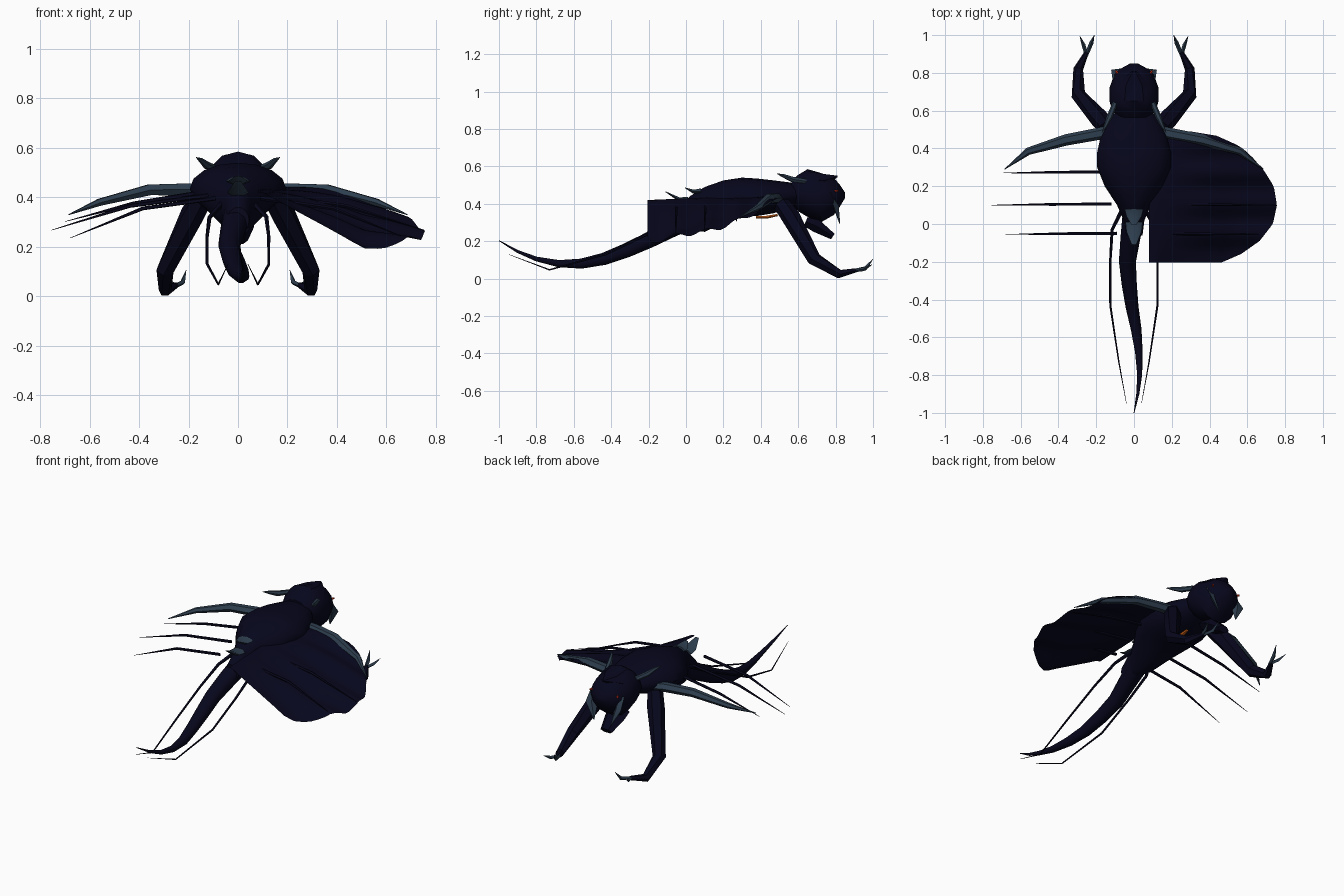
import bpy, bmesh, math
from mathutils import Vector

cube = bpy.data.objects.get("Cube")
if cube:
    bpy.data.objects.remove(cube, do_unlink=True)


def material(name, rgb):
    m = bpy.data.materials.new(name)
    m.use_nodes = True
    m.diffuse_color = (*rgb, 1)
    bsdf = m.node_tree.nodes["Principled BSDF"]
    bsdf.inputs["Base Color"].default_value = (*rgb, 1)
    bsdf.inputs["Roughness"].default_value = 0.7
    return m


NAVY = material("dark navy", (0.002, 0.002, 0.012))
SLATE = material("slate grey", (0.027, 0.048, 0.077))
ORANGE = material("orange", (0.65, 0.13, 0.01))
RED = material("red", (0.6, 0.03, 0.01))


def finish(name, bm, mat, angle=40):
    mesh = bpy.data.meshes.new(name)
    bm.to_mesh(mesh)
    bm.free()
    mesh.materials.append(mat)
    ob = bpy.data.objects.new(name, mesh)
    bpy.context.collection.objects.link(ob)
    bpy.ops.object.select_all(action="DESELECT")
    ob.select_set(True)
    bpy.context.view_layer.objects.active = ob
    bpy.ops.object.shade_smooth_by_angle(angle=math.radians(angle))


def loft(name, pts, radii, mat, sides=6, upright=False, angle=40):
    """Skin elliptical rings (half width, half height) along a path."""
    pts = [Vector(p) for p in pts]
    bm = bmesh.new()
    rings = []
    for i, (p, r) in enumerate(zip(pts, radii)):
        a, b = r if isinstance(r, tuple) else (r, r)
        t = pts[min(i + 1, len(pts) - 1)] - pts[max(i - 1, 0)]
        t = Vector((0, 1, 0)) if upright else t.normalized()
        side = t.cross(Vector((0, 0, 1))).normalized()
        up = side.cross(t)
        rings.append([bm.verts.new(p + side * a * math.cos(k) + up * b * math.sin(k))
                      for k in (2 * math.pi * j / sides for j in range(sides))])
    for r0, r1 in zip(rings, rings[1:]):
        for j in range(sides):
            k = (j + 1) % sides
            bm.faces.new((r0[j], r0[k], r1[k], r1[j]))
    bm.faces.new(rings[0])
    bm.faces.new(rings[-1])
    bmesh.ops.recalc_face_normals(bm, faces=bm.faces)
    finish(name, bm, mat, angle)


def pair(name, pts, radii, mat, **kw):
    for label, s in (("left_", 1), ("right_", -1)):
        loft(label + name, [(s * x, y, z) for x, y, z in pts], radii, mat, **kw)


def profile(name, rows, mat, sides):
    """Rows of y, top z, bottom z, half width."""
    loft(name, [(0, y, (a + b) / 2) for y, a, b, w in rows],
         [(w, (a - b) / 2) for y, a, b, w in rows], mat, sides=sides, upright=True)


# Thorax and abdomen
profile("body", [(0.62, .50, .40, .08), (.55, .515, .375, .13), (.47, .525, .35, .175),
                 (.38, .535, .335, .195), (.30, .54, .33, .195), (.2, .525, .30, .155),
                 (.1, .49, .25, .09), (.02, .44, .26, .055), (-.06, .36, .25, .045)], NAVY, 16)

# Head, pointed brow and jaw
profile("head", [(.565, .525, .40, .08), (.6, .555, .36, .115), (.65, .585, .33, .13),
                 (.72, .565, .30, .13), (.79, .54, .34, .105), (.82, .505, .38, .075),
                 (.85, .46, .43, .02)], NAVY, 12)
loft("brow", [(0, .65, .53), (0, .74, .525), (0, .81, .547)],
     [(.10, .05), (.085, .04), (.012, .004)], NAVY, angle=20)
loft("jaw", [(0, .64, .305), (0, .70, .28), (0, .785, .225)],
     [(.06, .03), (.065, .04), (.04, .02)], NAVY)

# Tail
loft("tail", [(0, .06, .34), (-.02, -.08, .27), (-.035, -.2, .205), (-.025, -.32, .15),
              (-.01, -.44, .105), (.012, -.56, .08), (.026, -.68, .08), (.03, -.8, .105),
              (.02, -.9, .145), (0, -1, .203)],
     [.06, .052, .045, .04, .034, .028, .02, .013, .008, .002], NAVY, sides=10)

# Spines on the back
loft("upper_spine", [(0, .08, .467), (0, .04, .465), (0, -.005, .485)],
     [(.05, .018), (.04, .012), (.012, .002)], SLATE)
loft("lower_spine", [(0, .01, .42), (0, -.04, .425), (0, -.11, .465)],
     [(.045, .018), (.04, .012), (.012, .002)], SLATE)

# Head details
pair("horn", [(.10, .64, .52), (.128, .57, .53), (.15, .52, .55), (.17, .485, .562)],
     [.014, .016, .01, .001], SLATE)
pair("mandible", [(.085, .775, .46), (.09, .80, .39), (.06, .822, .295)],
     [(.03, .012), (.035, .012), .003], SLATE, sides=4)
pair("eye", [(.075, .78, .47), (.096, .812, .468)], [.009, .005], RED)

# Belly stripe
loft("belly_stripe", [(.02, .375, .328), (.02, .43, .328), (.02, .49, .34)],
     [(.01, .007), (.018, .009), (.01, .007)], ORANGE)

# Grasping front arms with two-pronged claws
pair("front_arm", [(.145, .51, .40), (.185, .56, .33), (.295, .685, .105), (.295, .82, .024),
                   (.25, .91, .045)], [.045, .05, .038, .026, .012], NAVY, angle=25)
pair("inner_claw", [(.25, .90, .043), (.225, .96, .055), (.21, 1.0, .105)],
     [.01, .011, .001], SLATE, sides=4)
pair("outer_claw", [(.25, .89, .043), (.268, .95, .05), (.287, .995, .075)],
     [.01, .01, .001], SLATE, sides=4)

# Trailing hind legs
pair("hind_leg", [(.06, .08, .38), (.115, -.03, .32), (.125, -.2, .24), (.125, -.43, .13),
                  (.08, -.73, .047), (.04, -.95, .13)],
     [.012, .009, .007, .006, .004, .001], NAVY, sides=5)

# Leading wing arms and the thin wing fingers
pair("wing_arm", [(.12, .49, .425), (.2, .475, .432), (.36, .445, .43), (.56, .385, .38),
                  (.685, .29, .33)],
     [(.034, .028), (.032, .028), (.03, .025), (.02, .016), .002], SLATE)
for n, (x0, x1, y, z) in enumerate([(.15, .70, .27, .302), (.12, .755, .1, .267),
                                    (.09, .68, -.055, .235)]):
    mid = (x0 + x1) / 2
    pair("wing_finger_%d" % (n + 1),
         [(x0, y + .005, .42 - .012 * n), (mid, y + .003, .375 - .01 * n), (x1, y, z)],
         [.009, .008, .001], NAVY, sides=5)

# Wing membrane on the left side only
OUTLINE = [(.49, .30), (.475, .42), (.41, .565), (.35, .63), (.28, .69), (.2, .74),
           (.1, .757), (0, .735), (-.09, .665), (-.16, .565), (-.205, .46)]


def outer_x(y):
    for (y0, x0), (y1, x1) in zip(OUTLINE, OUTLINE[1:]):
        if y >= y1 - 1e-6:
            return x0 + (x1 - x0) * (y0 - y) / (y0 - y1)
    return OUTLINE[-1][1]


def membrane_z(x, y):
    front = .44 - .45 * max(x - .2, 0) ** 2
    rear = max(.42 - .58 * max(x - .1, 0), .18)
    t = ((.49 - y) / .695) ** 1.6
    fold = math.sin(math.pi * (y - .27) / .163) ** 2
    return front + (rear - front) * t + (.012 - .025 * fold) * min(max(x - .15, 0) * 4, 1)


bm = bmesh.new()
ROWS, COLS = 30, 16
grid = []
for i in range(ROWS + 1):
    y = .49 - .695 * i / ROWS
    inner = .08 + .09 * min(max((y - .1) / .25, 0), 1)
    xs = [inner + (outer_x(y) - inner) * j / COLS for j in range(COLS + 1)]
    grid.append([bm.verts.new((x, y, membrane_z(x, y))) for x in xs])
for r0, r1 in zip(grid, grid[1:]):
    for j in range(COLS):
        bm.faces.new((r0[j], r1[j], r1[j + 1], r0[j + 1]))
finish("wing_membrane", bm, NAVY, 30)
